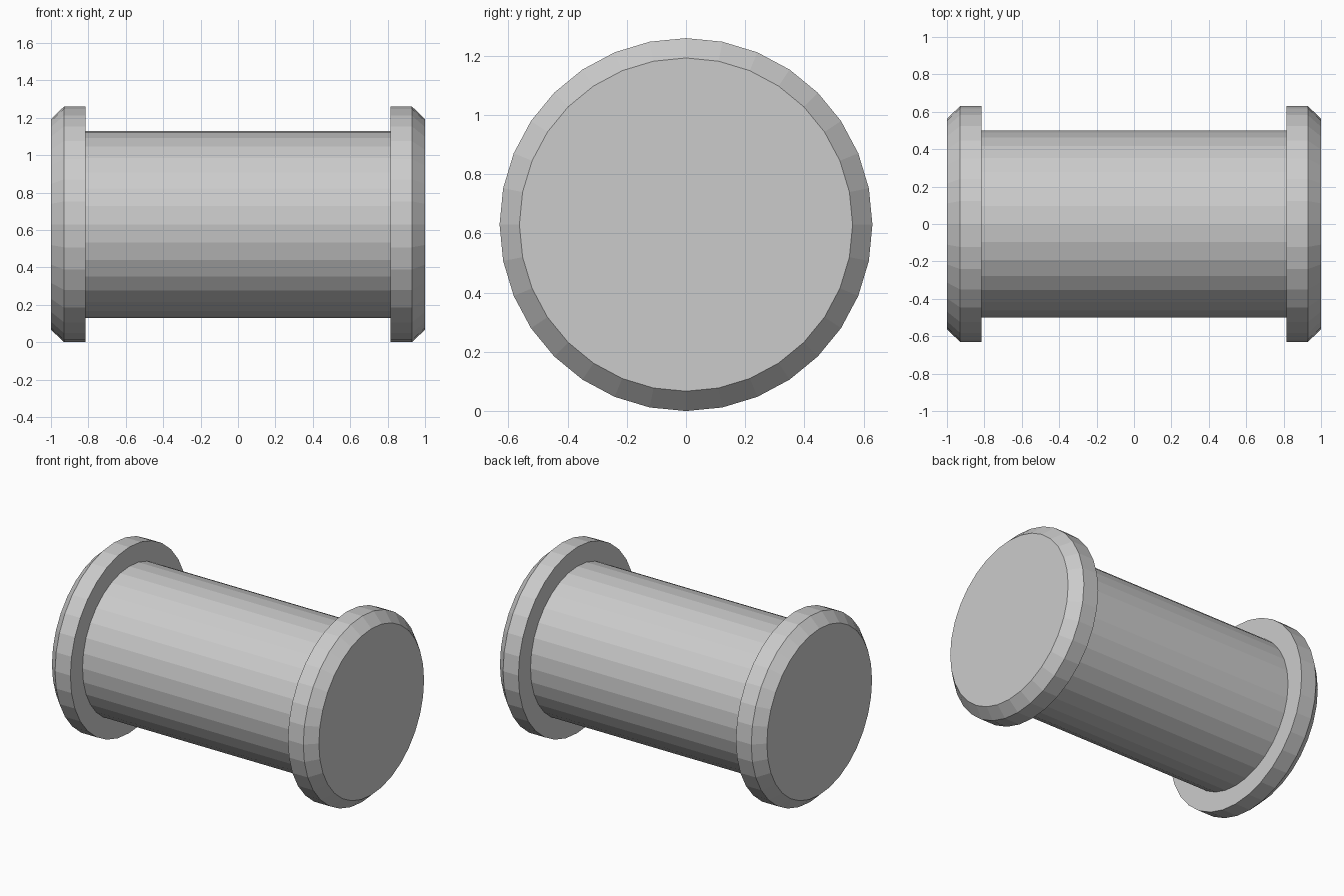
import bpy
import bmesh
import math

if "Cube" in bpy.data.objects:
    bpy.data.objects.remove(bpy.data.objects["Cube"])

SIDES = 32
AXIS_Z = 0.63


def lathe(name, profile, caps=False):
    """Spin (x, radius) points around the horizontal x axis."""
    bm = bmesh.new()
    rings = []
    for x, r in profile:
        ring = []
        for i in range(SIDES):
            a = 2 * math.pi * i / SIDES
            ring.append(bm.verts.new((x, r * math.cos(a), r * math.sin(a))))
        rings.append(ring)
    for a, b in zip(rings, rings[1:]):
        for i in range(SIDES):
            j = (i + 1) % SIDES
            bm.faces.new((a[i], a[j], b[j], b[i]))
    if caps:
        bm.faces.new(rings[0])
        bm.faces.new(rings[-1])
    bmesh.ops.recalc_face_normals(bm, faces=bm.faces)
    mesh = bpy.data.meshes.new(name)
    bm.to_mesh(mesh)
    bm.free()
    obj = bpy.data.objects.new(name, mesh)
    obj.location.z = AXIS_Z
    bpy.context.collection.objects.link(obj)
    return obj


# Central shaft, closed at each end and meeting the flanges
lathe("shaft", [(-0.815, 0.5), (0.815, 0.5)], caps=True)

# End flanges with chamfered outer rims
for side, label in ((-1, "left"), (1, "right")):
    lathe(label + "_flange",
          [(side * 0.815, 0.63), (side * 0.93, 0.63), (side * 1.0, 0.563)],
          caps=True)
